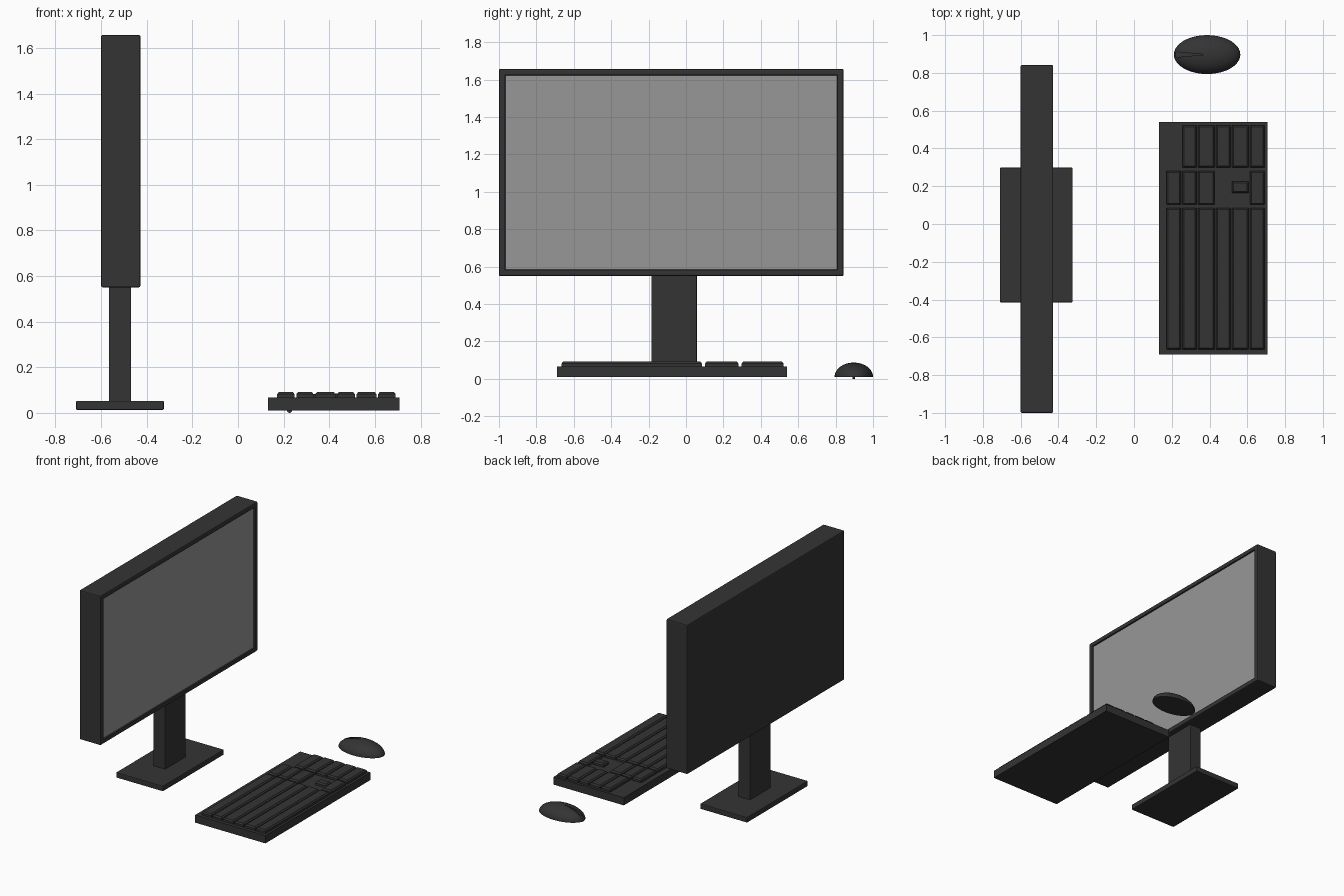
import bpy, bmesh, math
from mathutils import Matrix, Vector

if "Cube" in bpy.data.objects:
    bpy.data.objects.remove(bpy.data.objects["Cube"])


def material(name, v):
    m = bpy.data.materials.new(name)
    m.diffuse_color = (v, v, v, 1)
    m.use_nodes = True
    m.node_tree.nodes["Principled BSDF"].inputs["Base Color"].default_value = m.diffuse_color
    return m


dark = material("dark plastic", 0.034)
grey = material("screen grey", 0.31)


def finish(name, bm, mats=(dark,)):
    bm.normal_update()
    me = bpy.data.meshes.new(name)
    bm.to_mesh(me)
    bm.free()
    for m in mats:
        me.materials.append(m)
    ob = bpy.data.objects.new(name, me)
    bpy.context.collection.objects.link(ob)
    return ob


def box_bm(x, y, z, bevel=0.0):
    bm = bmesh.new()
    mid = Vector([(a + b) / 2 for a, b in (x, y, z)])
    size = [b - a for a, b in (x, y, z)]
    bmesh.ops.create_cube(bm, size=1, matrix=Matrix.Translation(mid) @ Matrix.Diagonal((*size, 1)))
    if bevel:
        bmesh.ops.bevel(bm, geom=bm.edges[:], offset=bevel, segments=2, profile=0.5, affect='EDGES')
    bm.normal_update()
    return bm


# monitor housing with recessed screen
bm = box_bm((-0.6, -0.428), (-1.0, 0.842), (0.55, 1.657), 0.007)
front = max(bm.faces, key=lambda f: f.calc_center_median().x + f.calc_area())
front = max((f for f in bm.faces if f.normal.x > 0.99), key=lambda f: f.calc_area())
bmesh.ops.inset_region(bm, faces=[front], thickness=0.036)
bmesh.ops.inset_region(bm, faces=[front], thickness=0.002, depth=-0.01)
front.material_index = 1
finish("monitor", bm, (dark, grey))

# stand
finish("stand_neck", box_bm((-0.566, -0.468), (-0.185, 0.058), (0.045, 0.56), 0.004))
finish("stand_base", box_bm((-0.71, -0.325), (-0.415, 0.298), (0.013, 0.053), 0.005))

# keyboard body
finish("keyboard_body", box_bm((0.132, 0.708), (-0.69, 0.54), (0.01, 0.067)))


# keys: a block with a chamfered, inset top
def key(name, x, y):
    bm = box_bm(x, y, (0.06, 0.082))
    top = max(bm.faces, key=lambda f: f.normal.z)
    bmesh.ops.inset_region(bm, faces=[top], thickness=0.011, depth=0.01)
    finish(name, bm)


columns = [(0.172, 0.248), (0.256, 0.331), (0.339, 0.427),
           (0.435, 0.512), (0.52, 0.607), (0.614, 0.691)]
rows = [("main_key", (-0.665, 0.085), range(6)),
        ("middle_key", (0.102, 0.28), (0, 1, 2, 5)),
        ("arrow_key", (0.165, 0.224), (4,)),
        ("number_key", (0.298, 0.522), (1, 2, 3, 4, 5))]
for name, y, used in rows:
    for c in used:
        key(f"{name}_{c}", columns[c], y)

# mouse: half ellipsoid with flat base
mx, my = 0.387, 0.897
bm = bmesh.new()
bmesh.ops.create_uvsphere(bm, u_segments=40, v_segments=24, radius=1)
cut = bmesh.ops.bisect_plane(bm, geom=bm.verts[:] + bm.edges[:] + bm.faces[:],
                             plane_co=(0, 0, 0), plane_no=(0, 0, 1), clear_inner=True)
bmesh.ops.holes_fill(bm, edges=[e for e in bm.edges if e.is_boundary])
bmesh.ops.recalc_face_normals(bm, faces=bm.faces[:])
bm.transform(Matrix.Translation((mx, my, 0.01)) @ Matrix.Diagonal((0.176, 0.103, 0.077, 1)))
mouse = finish("mouse", bm)

# tapering groove between the mouse buttons
bm = bmesh.new()
base = [bm.verts.new(p) for p in ((0.19, my - 0.017, 0.025), (0.375, my, 0.07), (0.19, my + 0.017, 0.025))]
top = [bm.verts.new((v.co.x, v.co.y, 0.2)) for v in base]
bm.faces.new(base[::-1])
bm.faces.new(top)
for i in range(3):
    j = (i + 1) % 3
    bm.faces.new((base[i], base[j], top[j], top[i]))
bmesh.ops.recalc_face_normals(bm, faces=bm.faces[:])
cutter = finish("groove_cutter", bm)
cutter.hide_render = True
cutter.hide_viewport = True
mod = mouse.modifiers.new("groove", 'BOOLEAN')
mod.operation = 'DIFFERENCE'
mod.object = cutter
mod.solver = 'EXACT'
bpy.context.view_layer.objects.active = mouse
mouse.select_set(True)
bpy.ops.object.modifier_apply(modifier="groove")
bpy.ops.object.shade_smooth_by_angle(angle=math.radians(30))
bpy.data.objects.remove(cutter)

# small wheel at the nose of the mouse
bm = bmesh.new()
bmesh.ops.create_cone(bm, cap_ends=True, segments=16, radius1=0.012, radius2=0.012, depth=0.014,
                      matrix=Matrix.Translation((0.226, my, 0.012)) @ Matrix.Rotation(math.pi / 2, 4, 'X'))
finish("mouse_wheel", bm)
